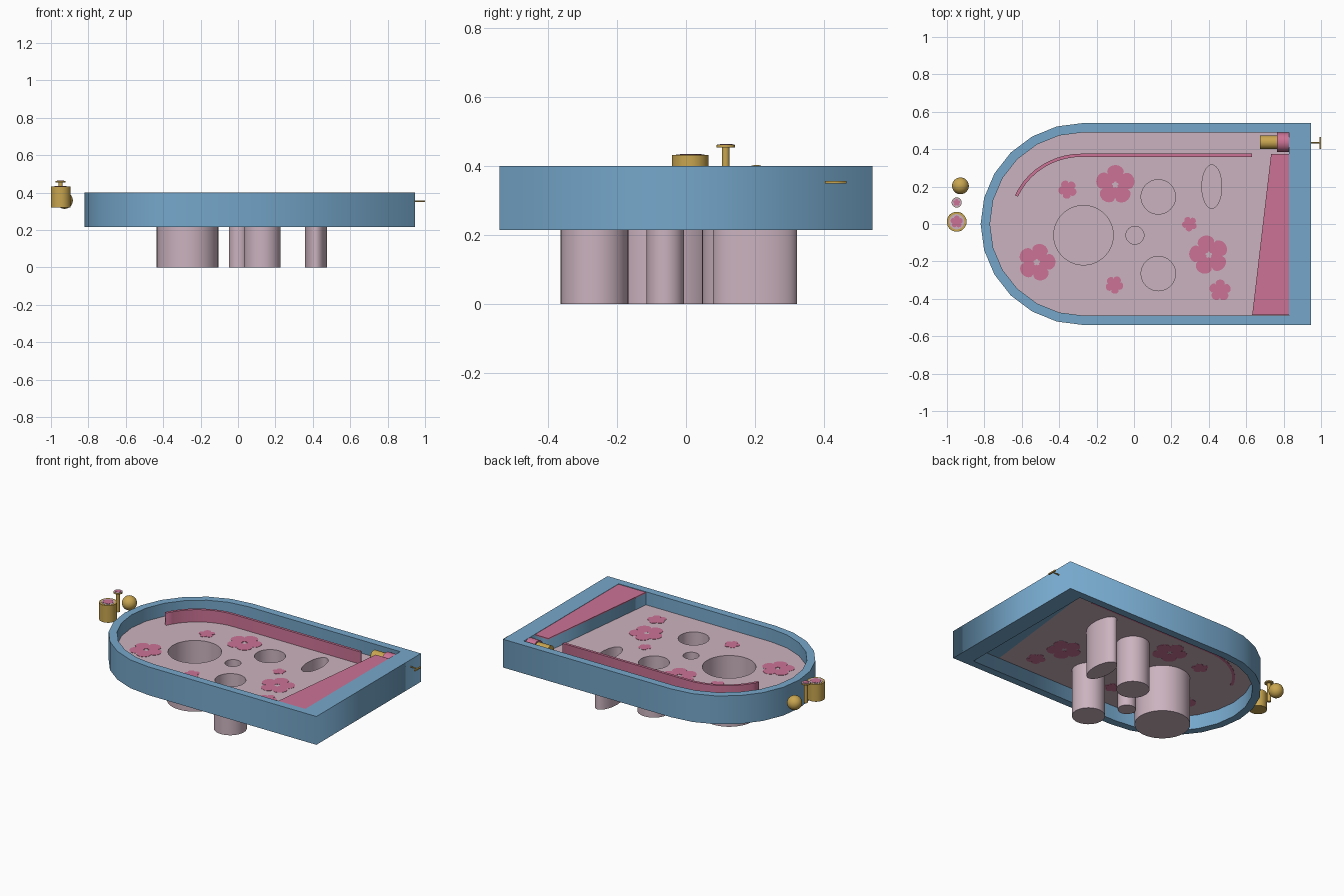
import bpy, bmesh, math
from math import cos, sin, pi, radians

if "Cube" in bpy.data.objects:
    bpy.data.objects.remove(bpy.data.objects["Cube"])


def mat(name, rgb):
    m = bpy.data.materials.new(name)
    m.diffuse_color = (*rgb, 1)
    m.use_nodes = True
    m.node_tree.nodes["Principled BSDF"].inputs["Base Color"].default_value = m.diffuse_color
    return m


BLUE = mat("frame blue", (0.18, 0.39, 0.60))
PALE = mat("pale pink", (0.60, 0.45, 0.52))
PINK = mat("deep pink", (0.60, 0.17, 0.30))
GOLD = mat("gold", (0.58, 0.38, 0.08))


def prism(name, loops, z0, z1, material, smooth=False):
    """Extrude a flat outline (first loop) with holes (other loops)."""
    cu = bpy.data.curves.new(name, 'CURVE')
    cu.dimensions = '2D'
    cu.fill_mode = 'BOTH'
    cu.extrude = (z1 - z0) / 2
    for pts in loops:
        sp = cu.splines.new('POLY')
        sp.points.add(len(pts) - 1)
        for p, (x, y) in zip(sp.points, pts):
            p.co = (x, y, 0, 1)
        sp.use_cyclic_u = True
    tmp = bpy.data.objects.new(name + "_outline", cu)
    bpy.context.collection.objects.link(tmp)
    dg = bpy.context.evaluated_depsgraph_get()
    me = bpy.data.meshes.new_from_object(tmp.evaluated_get(dg))
    bpy.data.objects.remove(tmp)
    bm = bmesh.new()
    bm.from_mesh(me)
    bmesh.ops.remove_doubles(bm, verts=bm.verts, dist=1e-5)
    bmesh.ops.translate(bm, verts=bm.verts, vec=(0, 0, (z0 + z1) / 2))
    return finish(name, bm, material, smooth)


def finish(name, bm, material, smooth):
    bmesh.ops.recalc_face_normals(bm, faces=bm.faces)
    me = bpy.data.meshes.new(name)
    bm.to_mesh(me)
    bm.free()
    me.materials.append(material)
    ob = bpy.data.objects.new(name, me)
    bpy.context.collection.objects.link(ob)
    if smooth:
        bpy.ops.object.select_all(action='DESELECT')
        bpy.context.view_layer.objects.active = ob
        ob.select_set(True)
        bpy.ops.object.shade_smooth_by_angle(angle=radians(35))
    return ob


def ellipse(x, y, rx, ry, n=48):
    return [(x + rx * cos(2 * pi * i / n), y + ry * sin(2 * pi * i / n)) for i in range(n)]


def flower(x, y, r, turn=0.3, n=80):
    pts = []
    for i in range(n):
        t = 2 * pi * i / n
        k = r * (0.66 + 0.34 * math.sqrt(abs(cos(2.5 * t))))
        pts.append((x + k * cos(t + turn), y + k * sin(t + turn)))
    return pts


def d_shape(right, rx, ry):
    """Rectangle with a faceted half-round left end."""
    arc = [(-0.27 + rx * cos(radians(a)), ry * sin(radians(a))) for a in range(90, 271, 15)]
    return [(right, ry)] + arc + [(right, -ry)]


def x_rod(name, x0, x1, y, z, r, material):
    """Cylinder lying along x."""
    ob = prism(name, [ellipse(0, 0, r, r, 32)], x0, x1, material, True)
    ob.rotation_euler = (0, pi / 2, 0)
    ob.location = (0, y, z)
    return ob


FLOOR = 0.315

# Frame and floor
prism("frame", [d_shape(0.945, 0.55, 0.54), d_shape(0.83, 0.50, 0.49)], 0.215, 0.40, BLUE)
cups = [(-0.27, -0.06, 0.165, 0.165), (0.005, -0.06, 0.054, 0.054), (0.13, 0.145, 0.098, 0.098),
        (0.13, -0.265, 0.098, 0.098), (0.416, 0.20, 0.059, 0.122)]
prism("floor", [d_shape(0.832, 0.502, 0.492)] + [ellipse(*c) for c in cups],
      FLOOR - 0.006, FLOOR, PALE)

# Cups hanging below the floor
for i, (x, y, rx, ry) in enumerate(cups):
    prism(f"cup_wall_{i}", [ellipse(x, y, rx, ry), ellipse(x, y, rx - 0.006, ry - 0.006)],
          0.0, FLOOR, PALE, True)
    prism(f"cup_bottom_{i}", [ellipse(x, y, rx - 0.006, ry - 0.006)], 0.0, 0.008, PALE)

# Painted flowers on the floor
flowers = [(-0.10, 0.21, 0.105), (-0.355, 0.185, 0.05), (-0.52, -0.205, 0.10), (0.40, -0.165, 0.105),
           (-0.105, -0.325, 0.048), (0.46, -0.355, 0.058), (0.297, 0.0, 0.04)]
for i, (x, y, r) in enumerate(flowers):
    loops = [flower(x, y, r, 0.3 + 0.5 * i)]
    if r > 0.09:
        loops.append(flower(x, y, 0.018, 0.3, 20))
    prism(f"flower_{i}", loops, FLOOR - 0.0075, FLOOR + 0.0015, PINK)

# Curved guide rail
angles = [radians(90 + 66 * i / 10) for i in range(11)]
outer = [(-0.28 + 0.39 * cos(a), 0.376 * sin(a)) for a in angles]
inner = [(-0.28 + 0.373 * cos(a), 0.359 * sin(a)) for a in angles]
prism("guide_rail", [[(0.63, 0.376)] + outer + inner[::-1] + [(0.63, 0.359)]],
      FLOOR - 0.008, 0.395, PINK)

# Sloping end block with pink top
wedge = [(0.733, 0.375), (0.83, 0.375), (0.83, -0.487), (0.632, -0.487)]
prism("end_block", [wedge], FLOOR - 0.006, 0.391, BLUE)
prism("end_block_top", [wedge], 0.391, 0.398, PINK)

# Launcher and pull handle
x_rod("launcher_tip", 0.675, 0.767, 0.437, 0.353, 0.036, GOLD)
x_rod("launcher_collar", 0.765, 0.832, 0.437, 0.348, 0.051, PINK)
x_rod("pull_rod", 0.93, 0.993, 0.435, 0.353, 0.004, GOLD)
prism("pull_handle", [[(0.991, 0.402), (1.0, 0.402), (1.0, 0.464), (0.991, 0.464)]],
      0.349, 0.357, GOLD)

# Loose ball
bm = bmesh.new()
bmesh.ops.create_uvsphere(bm, u_segments=32, v_segments=16, radius=0.045)
bmesh.ops.translate(bm, verts=bm.verts, vec=(-0.928, 0.204, 0.358))
finish("ball", bm, GOLD, True)

# Loose bumper with flower top
bumper = prism("bumper", [ellipse(-0.948, 0.012, 0.053, 0.053)], 0.32, 0.432, GOLD, True)
bev = bumper.modifiers.new("edge", 'BEVEL')
bev.width = 0.006
bev.segments = 2
bev.limit_method = 'ANGLE'
prism("bumper_top", [ellipse(-0.948, 0.012, 0.041, 0.041)], 0.429, 0.4335, PALE)
prism("bumper_flower", [flower(-0.948, 0.012, 0.033)], 0.430, 0.435, PINK)

# Loose pin with flat head
prism("pin_stem", [ellipse(-0.948, 0.115, 0.011, 0.011, 24)], 0.33, 0.455, GOLD, True)
prism("pin_head", [ellipse(-0.948, 0.115, 0.027, 0.027, 32)], 0.453, 0.461, GOLD, True)
prism("pin_head_top", [ellipse(-0.948, 0.115, 0.025, 0.025, 32)], 0.459, 0.4625, PALE)
prism("pin_flower", [flower(-0.948, 0.115, 0.019)], 0.460, 0.464, PINK)
